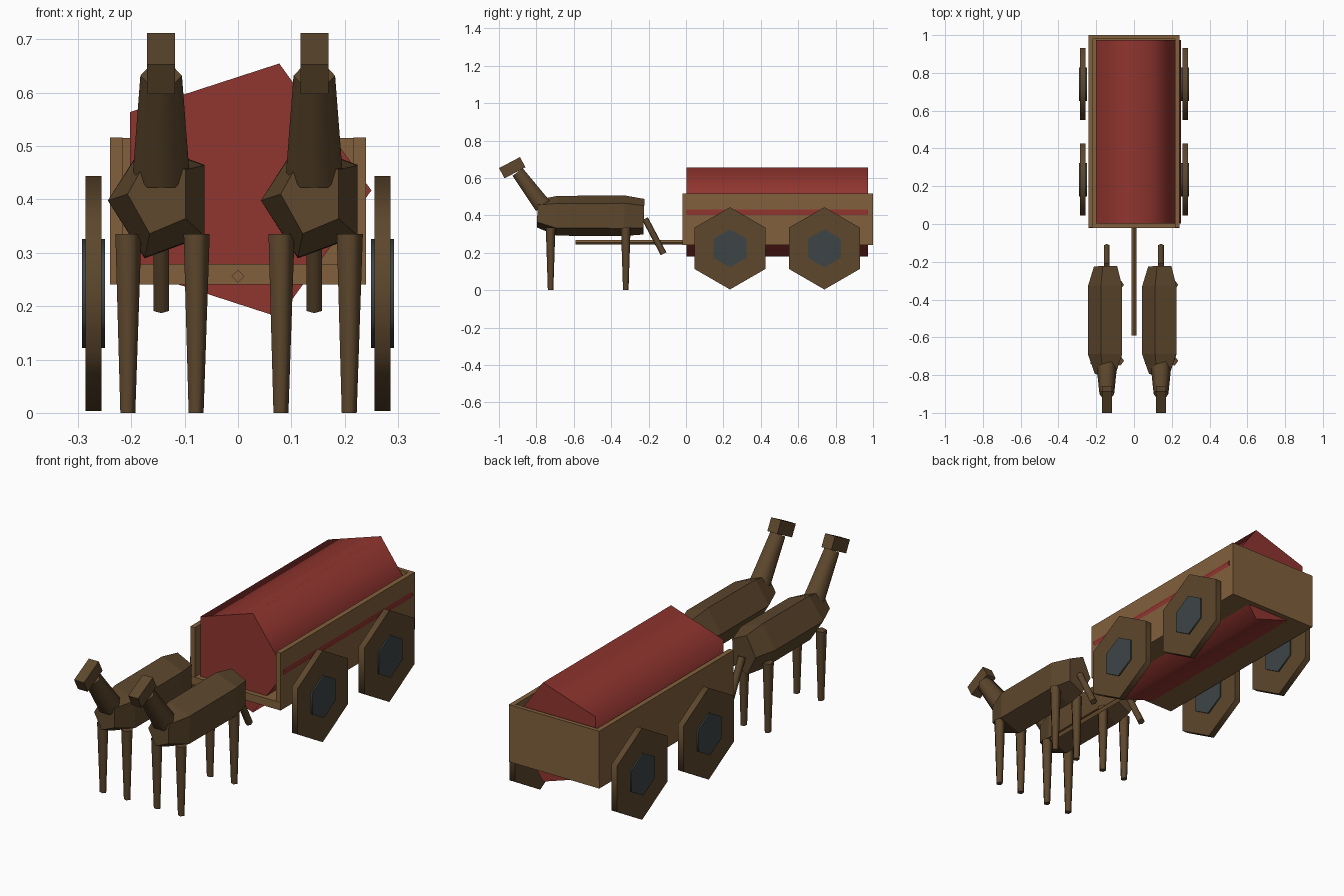
import bpy, bmesh, math
from mathutils import Vector

cube = bpy.data.objects.get("Cube")
if cube:
    bpy.data.objects.remove(cube, do_unlink=True)

X, Y, Z = Vector((1, 0, 0)), Vector((0, 1, 0)), Vector((0, 0, 1))


def material(name, rgb):
    mat = bpy.data.materials.new(name)
    mat.use_nodes = True
    mat.diffuse_color = (*rgb, 1)
    mat.node_tree.nodes["Principled BSDF"].inputs["Base Color"].default_value = (*rgb, 1)
    return mat


WOOD = material("light wood", (0.22, 0.115, 0.045))
DARK = material("dark brown", (0.11, 0.063, 0.026))
RED = material("red cloth", (0.28, 0.035, 0.028))
SLATE = material("slate iron", (0.048, 0.06, 0.062))


def finish(name, bm, mat, smooth):
    bmesh.ops.recalc_face_normals(bm, faces=bm.faces)
    mesh = bpy.data.meshes.new(name)
    bm.to_mesh(mesh)
    bm.free()
    mesh.materials.append(mat)
    obj = bpy.data.objects.new(name, mesh)
    bpy.context.collection.objects.link(obj)
    if smooth:
        bpy.ops.object.select_all(action="DESELECT")
        obj.select_set(True)
        bpy.context.view_layer.objects.active = obj
        bpy.ops.object.shade_smooth_by_angle(angle=math.radians(80))
    return obj


def loft(name, rings, sides, u, mat, smooth=True):
    """Skin n-sided rings (centre, radius along u, radius across), first corner along u."""
    centres = [Vector(r[0]) for r in rings]
    v = (centres[-1] - centres[0]).normalized().cross(u)
    bm = bmesh.new()
    loops = []
    for c, (_, ru, rv) in zip(centres, rings):
        angles = [2 * math.pi * i / sides for i in range(sides)]
        loops.append([bm.verts.new(c + u * ru * math.cos(a) + v * rv * math.sin(a)) for a in angles])
    for a, b in zip(loops, loops[1:]):
        for i in range(sides):
            j = (i + 1) % sides
            bm.faces.new((a[i], a[j], b[j], b[i]))
    bm.faces.new(loops[0])
    bm.faces.new(loops[-1])
    return finish(name, bm, mat, smooth)


def rod(name, start, end, r0, r1, sides, u, mat):
    return loft(name, [(start, r0, r0), (end, r1, r1)], sides, u, mat)


def box(name, centre, size, mat, tilt=0):
    bm = bmesh.new()
    bmesh.ops.create_cube(bm, size=1)
    bmesh.ops.scale(bm, vec=size, verts=bm.verts)
    obj = finish(name, bm, mat, False)
    obj.location = centre
    obj.rotation_euler.x = tilt
    return obj


# Wagon bed, open at the front
box("wagon_floor", (0, 0.49, 0.26), (0.48, 1.02, 0.038), WOOD)
box("wagon_back", (0, 0.99, 0.379), (0.479, 0.02, 0.273), WOOD)
for side, s in (("left", 1), ("right", -1)):
    box(side + "_wagon_wall", (s * 0.228, 0.49, 0.379), (0.024, 1.018, 0.274), WOOD)
    # Six-sided wheels with hubs
    for end, y in (("front", 0.235), ("rear", 0.74)):
        for part, half, r, mat in (("wheel", 0.015, 0.22, DARK), ("hub", 0.0215, 0.102, SLATE)):
            rod(f"{side}_{end}_{part}", (s * 0.2705 - half, y, 0.224),
                (s * 0.2705 + half, y, 0.224), r, r, 6, Z, mat)

# Five-sided cover and drawbar
rod("wagon_cover", (0, 0.003, 0.417), (0, 0.973, 0.417), 0.25, 0.25, 5, X, RED)
rod("drawbar", (0, -0.59, 0.256), (0, 0.0, 0.256), 0.0125, 0.0125, 4, X, WOOD)

# Pair of draught animals
for side, x in (("left", 0.143), ("right", -0.144)):
    loft(side + "_body", [((x - 0.003, -0.795, 0.41), 0.06, 0.078),
                          ((x, -0.69, 0.398), 0.1, 0.112),
                          ((x, -0.33, 0.398), 0.1, 0.114),
                          ((x, -0.225, 0.393), 0.068, 0.1)], 5, -X, DARK, False)
    rod(side + "_neck", (x, -0.765, 0.45), (x, -0.9, 0.632), 0.053, 0.039, 6, X, DARK)
    box(side + "_head", (x, -0.929, 0.655), (0.0525, 0.1266, 0.062), DARK, 0.485)
    top, tip = Vector((x, -0.219, 0.382)), Vector((x, -0.12, 0.195))
    rod(side + "_tail", top, tip, 0.017, 0.017, 6, (tip - top).normalized().cross(X), DARK)
    for end, y in (("front", -0.724), ("rear", -0.322)):
        for leg, dx in (("outer" if x > 0 else "inner", 0.064), ("inner" if x > 0 else "outer", -0.064)):
            rod(f"{side}_{end}_{leg}_leg", (x + dx, y, 0), (x + dx, y, 0.335), 0.0155, 0.027, 5, X, DARK)
